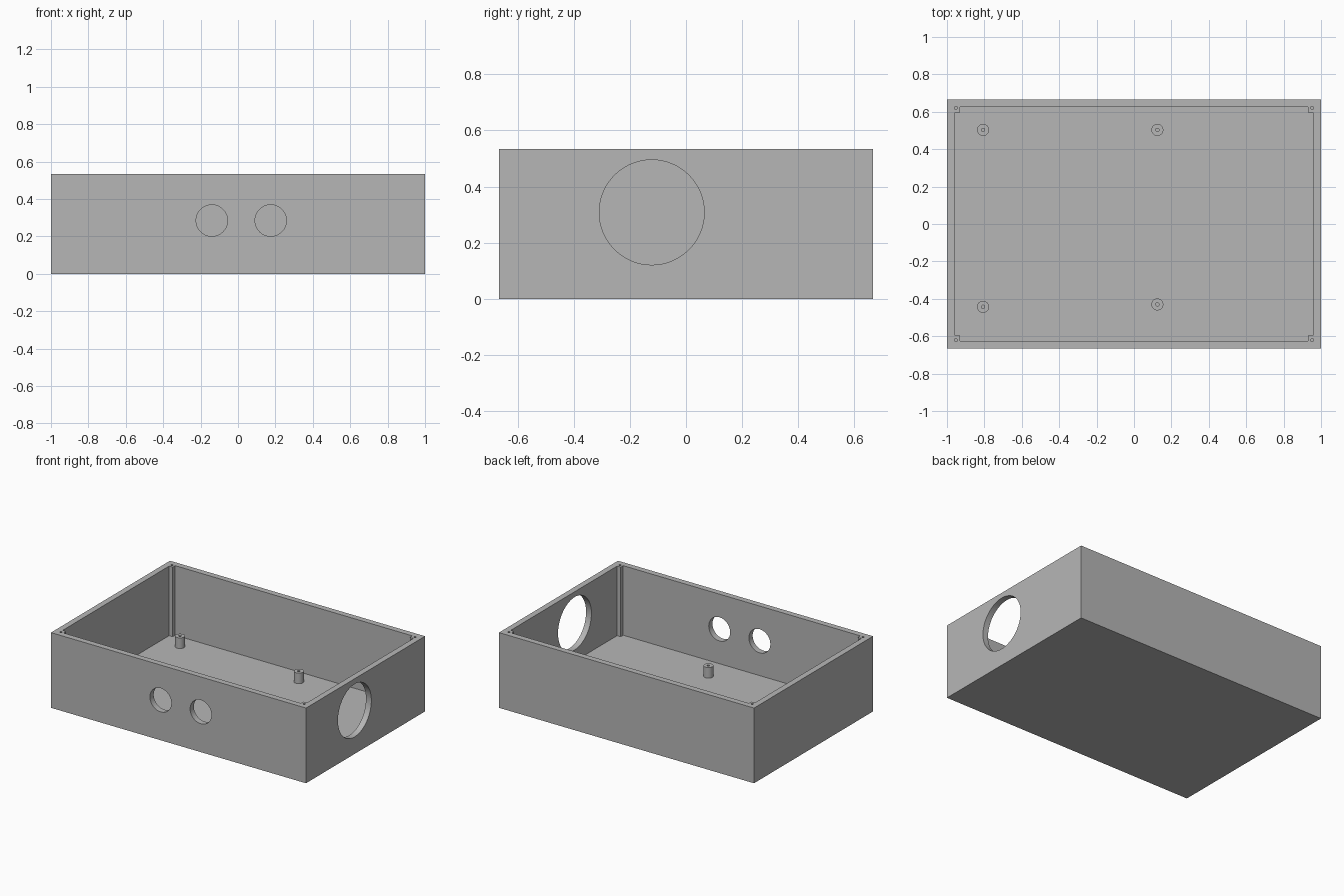
import bpy
import bmesh
from math import radians
from mathutils import Matrix, Vector

WIDTH, DEPTH, HEIGHT = 2.0, 1.333, 0.533
WALL, FLOOR, POST = 0.042, 0.04, 0.028

default = bpy.data.objects.get("Cube")
if default:
    bpy.data.objects.remove(default, do_unlink=True)

grey = bpy.data.materials.new("plain grey")
grey.use_nodes = True
grey.diffuse_color = (0.47, 0.47, 0.47, 1)
grey.node_tree.nodes["Principled BSDF"].inputs["Base Color"].default_value = grey.diffuse_color


def add_object(name, bm):
    bmesh.ops.recalc_face_normals(bm, faces=bm.faces)
    mesh = bpy.data.meshes.new(name)
    bm.to_mesh(mesh)
    bm.free()
    mesh.materials.append(grey)
    obj = bpy.data.objects.new(name, mesh)
    bpy.context.collection.objects.link(obj)
    return obj


def prism(name, outline, bottom, top):
    bm = bmesh.new()
    base = bm.faces.new([bm.verts.new((x, y, bottom)) for x, y in outline])
    side = bmesh.ops.extrude_face_region(bm, geom=[base])["geom"]
    moved = [v for v in side if isinstance(v, bmesh.types.BMVert)]
    bmesh.ops.translate(bm, verts=moved, vec=(0, 0, top - bottom))
    return add_object(name, bm)


def cylinder(name, center, radius, length, axis="Z", sides=64):
    turn = Vector((0, 0, 1)).rotation_difference(
        Vector([float(a == axis) for a in "XYZ"])).to_matrix().to_4x4()
    bm = bmesh.new()
    bmesh.ops.create_cone(bm, cap_ends=True, segments=sides, radius1=radius,
                          radius2=radius, depth=length,
                          matrix=Matrix.Translation(center) @ turn)
    return add_object(name, bm)


def cut(obj, cutter):
    """Subtract the cutter, keep the result and discard the cutter."""
    cutter.hide_render = True
    mod = obj.modifiers.new("cut", "BOOLEAN")
    mod.operation, mod.solver, mod.object = "DIFFERENCE", "EXACT", cutter
    graph = bpy.context.evaluated_depsgraph_get()
    mesh = bpy.data.meshes.new_from_object(obj.evaluated_get(graph))
    obj.modifiers.clear()
    obj.data = mesh
    bpy.data.objects.remove(cutter, do_unlink=True)


def smooth(obj):
    bpy.ops.object.select_all(action="DESELECT")
    obj.select_set(True)
    bpy.context.view_layer.objects.active = obj
    bpy.ops.object.shade_smooth_by_angle(angle=radians(30))


# Solid outer block
hx, hy = WIDTH / 2, DEPTH / 2
box = prism("enclosure_box", [(-hx, -hy), (hx, -hy), (hx, hy), (-hx, hy)], 0, HEIGHT)

# Cavity, notched at each corner to leave the screw posts
ix, iy = hx - WALL, hy - WALL
px, py = ix - POST, iy - POST
cavity = []
for sx, sy in ((1, 1), (-1, 1), (-1, -1), (1, -1)):
    notch = [(ix * sx, py * sy), (px * sx, py * sy), (px * sx, iy * sy)]
    cavity += notch if sx * sy > 0 else notch[::-1]
cut(box, prism("cavity_cutter", cavity, FLOOR, HEIGHT + 0.1))

# Screw holes in the corner posts
for sx in (-1, 1):
    for sy in (-1, 1):
        cut(box, cylinder("screw_cutter", (0.953 * sx, 0.621 * sy, HEIGHT),
                          0.008, 0.4, sides=24))

# Two round openings in the front wall
for x in (-0.14, 0.175):
    cut(box, cylinder("front_cutter", (x, -hy, 0.285), 0.084, 0.2, "Y"))

# Large round opening in the end wall
cut(box, cylinder("end_cutter", (hx, -0.122, 0.308), 0.187, 0.2, "X", 96))
smooth(box)

# Hollow mounting standoffs on the floor
spots = {"back_outer": (-0.807, 0.503), "back_inner": (0.125, 0.503),
         "front_outer": (-0.807, -0.443), "front_inner": (0.125, -0.43)}
for place, (x, y) in spots.items():
    standoff = cylinder("standoff_" + place, (x, y, FLOOR + 0.035), 0.032, 0.08, sides=48)
    cut(standoff, cylinder("bore_cutter", (x, y, FLOOR + 0.075), 0.009, 0.14, sides=24))
    smooth(standoff)
